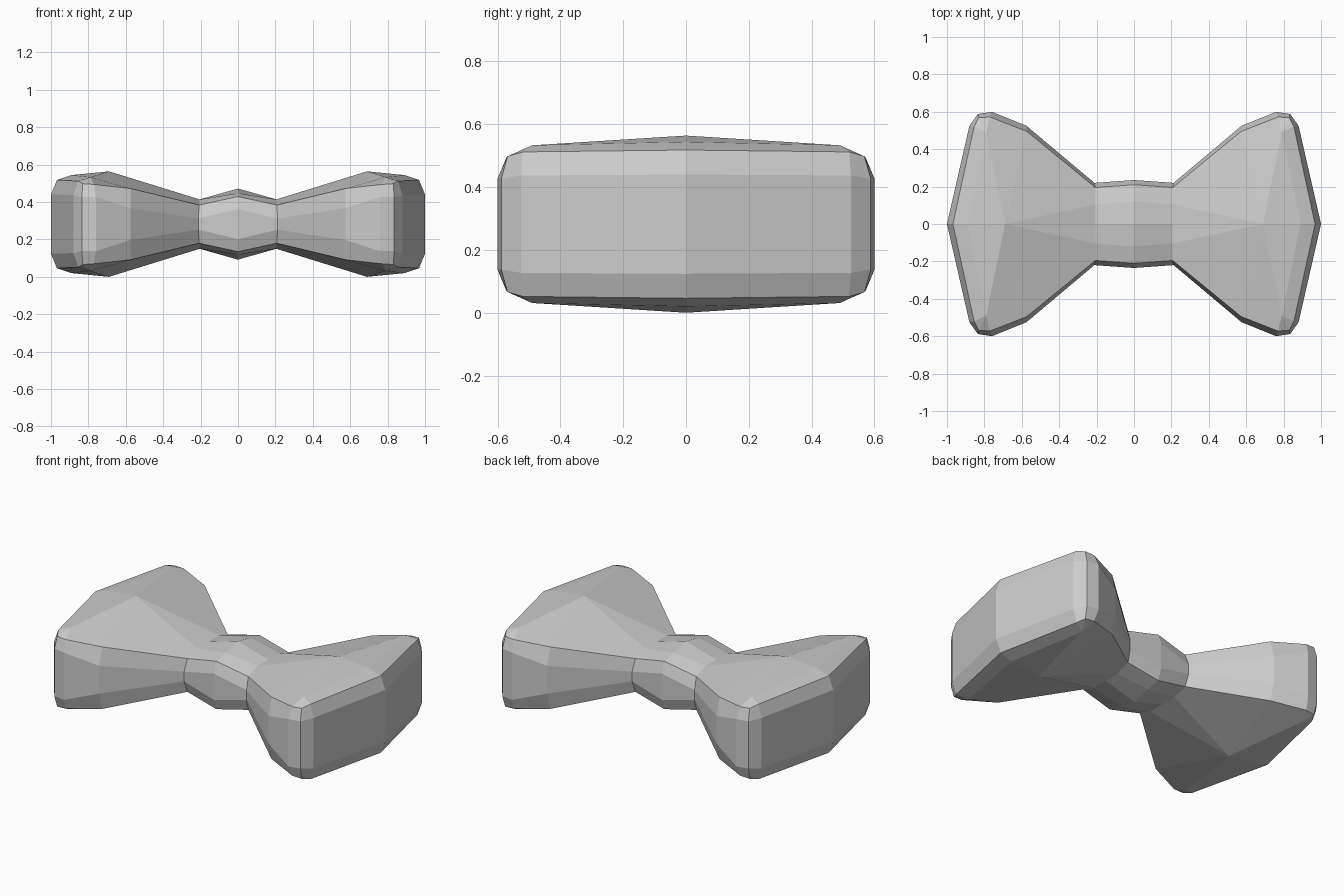
import bpy, bmesh
from itertools import product

if "Cube" in bpy.data.objects:
    bpy.data.objects.remove(bpy.data.objects["Cube"])

MID = 0.282  # height of the horizontal symmetry plane


def build(name, columns, x_signs):
    """Skin a one-eighth patch of (x, y, height) columns and reflect it."""
    bm = bmesh.new()
    for sx, sy, sz in product(x_signs, (1, -1), (1, -1)):
        for a, b in zip(columns, columns[1:]):
            # start each column on the symmetry plane, below the wall's top edge
            a = [(a[0][0], a[0][1], 0)] + a
            b = [(b[0][0], b[0][1], 0)] + b
            for i in range(len(a) - 1):
                quad = [a[i], b[i], b[i + 1], a[i + 1]]
                corners = list(dict.fromkeys(quad))
                if len(corners) > 2:
                    bm.faces.new([bm.verts.new((x * sx, y * sy, z * sz))
                                  for x, y, z in corners])
    bmesh.ops.remove_doubles(bm, verts=bm.verts, dist=0.0005)
    bmesh.ops.recalc_face_normals(bm, faces=bm.faces)
    mesh = bpy.data.meshes.new(name)
    bm.to_mesh(mesh)
    bm.free()
    obj = bpy.data.objects.new(name, mesh)
    obj.location.z = MID
    bpy.context.collection.objects.link(obj)


# Column points: wall edge, sharp rim, inner crease, centre line
knot_mid = [(0, .235, .08), (0, .21, .147), (0, .12, .165), (0, 0, .19)]
knot_end = [(.212, .22, .03), (.207, .195, .102), (.205, .105, .132), (.205, 0, .132)]
build("knot", [knot_mid, knot_end], (1, -1))

# Loop: outline runs from the knot, round the corner, to the outer tip
apex = (.69, 0, .282)
corner = (.79, .49, .251)
loop = [
    knot_end,
    [(.575, .525, .085), (.573, .495, .19), apex, apex],
    [(.76, .60, .145), (.77, .572, .212), corner, apex],
    [(.835, .588, .145), (.83, .568, .216), corner, apex],
    [(.88, .525, .155), (.855, .52, .23), corner, apex],
    [(1, 0, .158), (.968, 0, .236), (.89, 0, .262), apex],
]
build("right_loop", loop, (1,))
build("left_loop", loop, (-1,))
